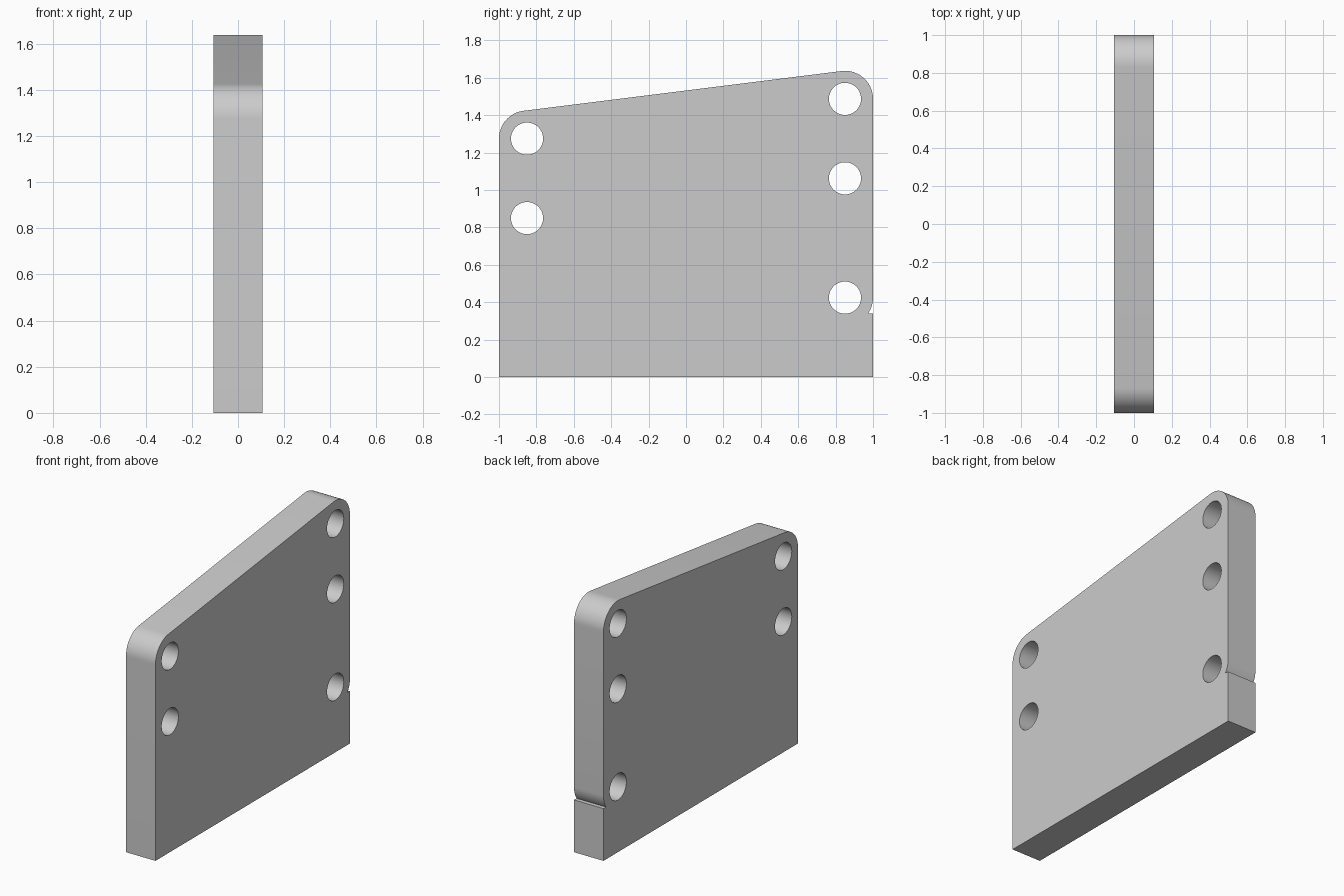
import bpy, bmesh, math
from mathutils import Vector

if "Cube" in bpy.data.objects:
    bpy.data.objects.remove(bpy.data.objects["Cube"])

HALF_T = 0.106      # half of the plate thickness
CORNER_R = 0.15
HOLE_R = 0.086
LEFT_TOP, RIGHT_TOP, RIGHT_LOW = (-0.85, 1.275), (0.85, 1.4875), (0.85, 0.425)
HOLES = [LEFT_TOP, (-0.85, 0.85), RIGHT_TOP, (0.85, 1.0625), RIGHT_LOW]


def arc(center, r, start, end, n):
    """Points on an arc in the y-z plane, angles in radians."""
    return [(center[0] + r * math.cos(start + (end - start) * i / n),
             center[1] + r * math.sin(start + (end - start) * i / n))
            for i in range(n + 1)]


# Outline: sloped top tangent to both corner arcs, undercut notch at lower right
slope = math.atan2(RIGHT_TOP[1] - LEFT_TOP[1], RIGHT_TOP[0] - LEFT_TOP[0])
tangent = math.pi / 2 + slope
notch_z = 0.34
notch_angle = math.asin((notch_z - RIGHT_LOW[1]) / CORNER_R)
outline = [(-1, 0)]
outline += arc(LEFT_TOP, CORNER_R, math.pi, tangent, 16)
outline += arc(RIGHT_TOP, CORNER_R, tangent, 0, 18)
outline += arc(RIGHT_LOW, CORNER_R, 0, notch_angle, 8)
outline += [(1, notch_z), (1, 0)]

# Plate face with bolt holes, extruded to thickness
bm = bmesh.new()
edges = []
for loop in [outline] + [arc(c, HOLE_R, 0, math.tau, 48)[:-1] for c in HOLES]:
    verts = [bm.verts.new((-HALF_T, y, z)) for y, z in loop]
    edges += [bm.edges.new((verts[i - 1], verts[i])) for i in range(len(verts))]
bmesh.ops.triangle_fill(bm, edges=edges, use_beauty=True, normal=Vector((1, 0, 0)))
ext = bmesh.ops.extrude_face_region(bm, geom=bm.faces[:], use_keep_orig=True)
moved = [g for g in ext["geom"] if isinstance(g, bmesh.types.BMVert)]
bmesh.ops.translate(bm, verts=moved, vec=(2 * HALF_T, 0, 0))
bmesh.ops.recalc_face_normals(bm, faces=bm.faces[:])

mesh = bpy.data.meshes.new("side_plate")
bm.to_mesh(mesh)
bm.free()
plate = bpy.data.objects.new("side_plate", mesh)
bpy.context.collection.objects.link(plate)

# Smooth arcs and holes, crisp edges
bpy.context.view_layer.objects.active = plate
plate.select_set(True)
bpy.ops.object.shade_smooth_by_angle(angle=math.radians(30))
